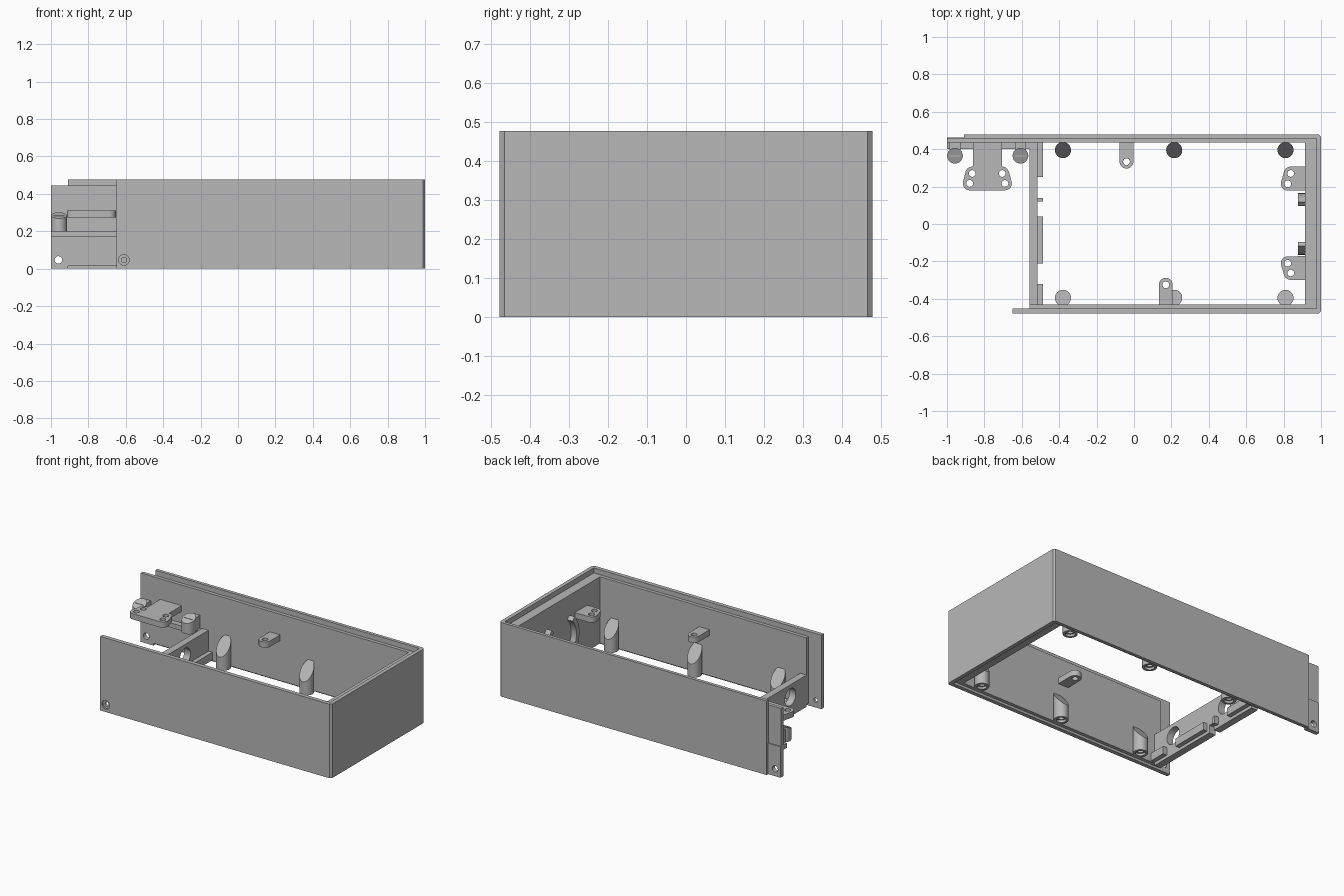
import bpy, bmesh, math
from mathutils import Vector, Matrix

if "Cube" in bpy.data.objects:
    bpy.data.objects.remove(bpy.data.objects["Cube"], do_unlink=True)

grey = bpy.data.materials.new("plain grey")
grey.use_nodes = True
grey.diffuse_color = (0.48, 0.48, 0.48, 1)
grey.node_tree.nodes["Principled BSDF"].inputs["Base Color"].default_value = (0.48, 0.48, 0.48, 1)


def finish(name, bm):
    bmesh.ops.recalc_face_normals(bm, faces=bm.faces)
    mesh = bpy.data.meshes.new(name)
    bm.to_mesh(mesh)
    bm.free()
    mesh.materials.append(grey)
    ob = bpy.data.objects.new(name, mesh)
    bpy.context.collection.objects.link(ob)
    return ob


def prism(name, outline, z0, z1):
    """Vertical extrusion of a flat outline."""
    bm = bmesh.new()
    face = bm.faces.new([bm.verts.new((x, y, z0)) for x, y in outline])
    top = bmesh.ops.extrude_face_region(bm, geom=[face])["geom"]
    bmesh.ops.translate(bm, vec=(0, 0, z1 - z0),
                        verts=[v for v in top if isinstance(v, bmesh.types.BMVert)])
    return finish(name, bm)


def box(name, x0, x1, y0, y1, z0, z1):
    return prism(name, [(x0, y0), (x1, y0), (x1, y1), (x0, y1)], z0, z1)


def cylinder(name, centre, r, depth, axis="Z"):
    bm = bmesh.new()
    bmesh.ops.create_cone(bm, cap_ends=True, segments=32, radius1=r, radius2=r, depth=depth)
    turn = {"Z": Matrix(), "Y": Matrix.Rotation(math.pi / 2, 4, "X"),
            "X": Matrix.Rotation(math.pi / 2, 4, "Y")}[axis]
    bmesh.ops.transform(bm, matrix=Matrix.Translation(centre) @ turn, verts=bm.verts)
    return finish(name, bm)


def hull_plate(name, discs, corners, z0, z1):
    """Plate whose outline wraps round the given discs and corner points."""
    pts = list(corners)
    for x, y, r in discs:
        for i in range(24):
            a = math.tau * i / 24
            pts.append((x + r * math.cos(a), y + r * math.sin(a)))
    bm = bmesh.new()
    for x, y in pts:
        for z in (z0, z1):
            bm.verts.new((x, y, z))
    res = bmesh.ops.convex_hull(bm, input=bm.verts)
    junk = [g for g in res["geom_interior"] if isinstance(g, bmesh.types.BMVert)]
    bmesh.ops.delete(bm, geom=junk, context="VERTS")
    bmesh.ops.dissolve_limit(bm, angle_limit=0.01, verts=bm.verts, edges=bm.edges)
    return finish(name, bm)


def cut(ob, cutter):
    mod = ob.modifiers.new("cut", "BOOLEAN")
    mod.operation, mod.solver, mod.object = "DIFFERENCE", "EXACT", cutter
    cutter.hide_render = True
    cutter.hide_viewport = True
    cutter.display_type = "WIRE"


def drill(ob, centre, r, depth=0.2, axis="Z"):
    cut(ob, cylinder("hole_cutter", centre, r, depth, axis))


# Outer shell with a raised lip, open at the -x end
outer = prism("outer_shell", [(-0.91, 0.478), (0.988, 0.478), (1, 0.466), (1, -0.466),
                              (0.988, -0.478), (-0.65, -0.478), (-0.65, -0.452),
                              (0.975, -0.452), (0.975, 0.457), (-0.91, 0.457)], 0, 0.478)
drill(outer, (-0.61, -0.47, 0.047), 0.014, axis="Y")
drill(outer, (-0.61, -0.478, 0.047), 0.028, 0.02, "Y")

# Inner lining, set below the lip
lining = prism("inner_lining", [(-1, 0.457), (0.975, 0.457), (0.975, -0.452), (-0.56, -0.452),
                                (-0.56, -0.43), (0.915, -0.43), (0.915, 0.435), (-1, 0.435)],
               0.015, 0.445)
foot = box("back_panel_foot", -1, -0.91, 0.436, 0.463, 0, 0.2)
for part in (lining, foot):
    drill(part, (-0.96, 0.45, 0.047), 0.02, axis="Y")

# Ledge on the extended back panel
box("back_ledge", -1, -0.56, 0.40, 0.435, 0.17, 0.2)

# Low partition with round openings and a small notch
partition = box("partition", -0.56, -0.515, -0.43, 0.435, 0, 0.205)
for y in (0.195, -0.265):
    drill(partition, (-0.54, y, 0.125), 0.055, axis="X")
cut(partition, box("notch_cutter", -0.6, -0.5, 0.06, 0.10, -0.02, 0.05))
for y0, y1 in ((0.25, 0.435), (0.12, 0.14), (-0.21, 0.04), (-0.43, -0.32)):
    box("partition_rib", -0.515, -0.487, y0, y1, 0.02, 0.07)

# Screw posts with slanted tops, three along each long wall
for side in (-1, 1):
    for x in (-0.38, 0.215, 0.81):
        y = 0.395 * side
        post = cylinder("screw_post", (x, y, 0.085), 0.043, 0.14)
        for v in post.data.vertices:
            if v.co.z > 0.1:
                v.co.z = 0.155 + 1.3 * (v.co.y - y) * side
        drill(post, (x, y, 0.02), 0.018, 0.12)
        drill(post, (x, y, 0.015), 0.028, 0.03)

# Single-hole tabs on the long walls
Z0, Z1 = 0.275, 0.312
for name, x, y, wall in (("back_tab", -0.04, 0.333, 0.435), ("front_tab", 0.17, -0.325, -0.43)):
    tab = hull_plate(name, [(x, y, 0.037)], [(x - 0.037, wall), (x + 0.037, wall)], Z0, Z1)
    drill(tab, (x, y, 0.3), 0.018)

# Two-hole brackets and curved clips on the end wall
for name, a, b, y0, y1 in (("end_bracket_back", (0.838, 0.27), (0.822, 0.215), 0.178, 0.307),
                           ("end_bracket_front", (0.822, -0.21), (0.838, -0.262), -0.3, -0.172)):
    plate = hull_plate(name, [(*a, 0.037), (*b, 0.037)], [(0.915, y0), (0.915, y1)], Z0, Z1)
    for x, y in (a, b):
        drill(plate, (x, y, 0.3), 0.018)

for side in (-1, 1):
    bm = bmesh.new()
    arc = [math.radians(-45 + 7.5 * i) for i in range(13)]
    ring = [(0.165, a) for a in arc] + [(0.135, a) for a in reversed(arc)]
    face = bm.faces.new([bm.verts.new((0.877, side * r * math.cos(a), 0.2 + r * math.sin(a)))
                         for r, a in ring])
    new = bmesh.ops.extrude_face_region(bm, geom=[face])["geom"]
    bmesh.ops.translate(bm, vec=(0.038, 0, 0),
                        verts=[v for v in new if isinstance(v, bmesh.types.BMVert)])
    finish("round_clip", bm)

# Four-hole bracket outside the partition
holes = [(-0.865, 0.27), (-0.878, 0.217), (-0.705, 0.27), (-0.69, 0.217)]
mount = hull_plate("outer_bracket", [(x, y, 0.037) for x, y in holes], [], Z0, Z1)
for x, y in holes:
    drill(mount, (x, y, 0.3), 0.018)
box("outer_bracket_neck", -0.86, -0.707, 0.306, 0.435, Z0, Z1)

# Short posts either side of the outer bracket
for x in (-0.957, -0.607):
    post = hull_plate("outer_post", [(x, 0.365, 0.042)], [], 0.2, 0.285)
    for v in post.data.vertices:
        if v.co.z > 0.25:
            v.co.z += 0.4 * (v.co.y - 0.365)
    box("outer_post_web", x - 0.03, x + 0.03, 0.36, 0.435, 0.2, 0.285)

# Smooth the round sides, keep edges sharp
bpy.ops.object.select_all(action="DESELECT")
for ob in bpy.context.scene.objects:
    if ob.type == "MESH" and not ob.hide_render:
        ob.select_set(True)
        bpy.context.view_layer.objects.active = ob
bpy.ops.object.shade_smooth_by_angle(angle=math.radians(30))
